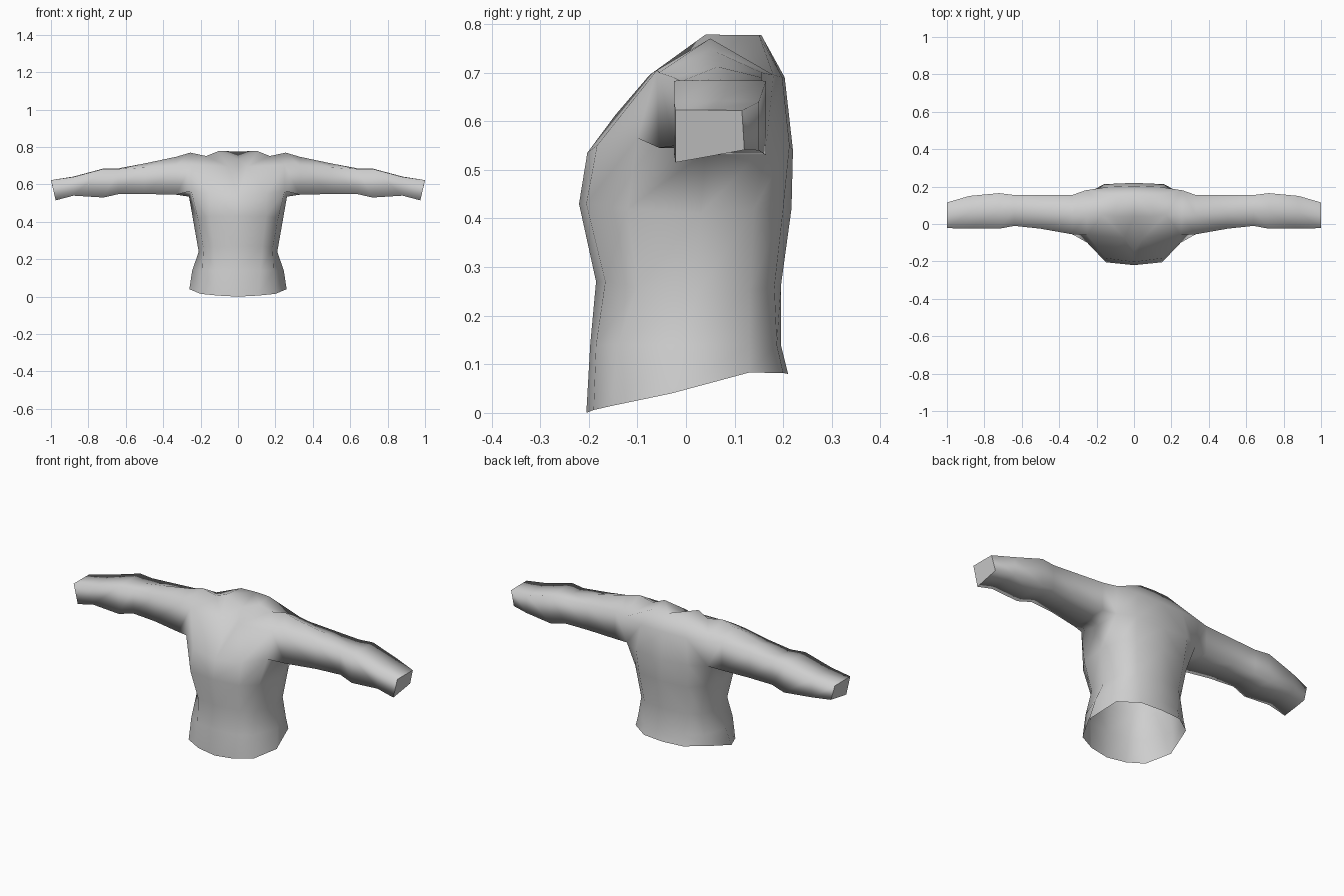
import bpy, bmesh

if "Cube" in bpy.data.objects:
    bpy.data.objects.remove(bpy.data.objects["Cube"])

bm = bmesh.new()


def add(points):
    return [bm.verts.new(p) for p in points]


def bridge(a, b, closed=False):
    n = len(a)
    for i in range(n if closed else n - 1):
        j = (i + 1) % n
        bm.faces.new((a[i], a[j], b[j], b[i]))


# Torso half rings, front centre round the side to back centre
hem = add([(0, -.205, 0), (.11, -.19, .006), (.2, -.15, .015), (.26, -.03, .04),
           (.22, .13, .083), (.12, .2, .082), (0, .21, .08)])
hip = add([(0, -.197, .14), (.12, -.185, .14), (.19, -.14, .14), (.245, 0, .14),
           (.205, .13, .14), (.12, .187, .14), (0, .195, .14)])
waist = add([(0, -.185, .27), (.13, -.166, .27), (.185, -.1, .26), (.21, .02, .24),
             (.185, .13, .25), (.13, .182, .26), (0, .195, .26)])
chest = add([(0, -.22, .43), (.15, -.205, .43), (.215, -.12, .42), (.24, .03, .41),
             (.215, .14, .42), (.15, .2, .42), (0, .217, .42)])
yoke = add([(0, -.203, .535), (.15, -.183, .55), (.25, -.1, .565), (.262, .04, .535),
            (.25, .165, .55), (.16, .213, .55), (0, .22, .54)])
rings = [hem, hip, waist, chest, yoke]
for lower, upper in zip(rings, rings[1:]):
    bridge(lower, upper)

# Shoulder, collar and V neck
front_top, top, back_top, dip = add([(.25, -.06, .705), (.255, .05, .77),
                                     (.26, .18, .695), (.17, .05, .752)])
v_tip, n1, n2, n3, n4 = add([(0, -.145, .613), (.05, -.075, .695), (.105, .04, .778),
                             (.085, .15, .777), (0, .155, .777)])
b5, b6 = add([(.14, .198, .69), (0, .203, .69)])
mid, = add([(0, .04, .735)])
y = yoke
for f in [(y[0], y[1], n1, v_tip), (y[1], y[2], front_top, n1),
          (n1, front_top, dip, n2), (front_top, top, dip), (dip, top, back_top),
          (n2, dip, back_top, n3), (y[4], y[5], b5, back_top),
          (y[5], y[6], b6, b5), (back_top, b5, n3), (b5, b6, n4, n3),
          (v_tip, n1, mid), (n1, n2, mid), (n2, n3, n4, mid)]:
    bm.faces.new(f)

# Sleeve: x, front y, back y, bottom z, top z, crown z
loop = [y[2], y[3], y[4], back_top, top, front_top]
for x, yf, yb, zb, zt, zc in [(.33, -.055, .155, .545, .7, .748),
                              (.5, -.025, .155, .549, .69, .712),
                              (.64, -.01, .155, .548, .682, .686),
                              (.72, -.025, .165, .53, .683, .685),
                              (.88, -.025, .15, .54, .64, .642)]:
    ym = (yf + yb) / 2
    ring = add([(x, yf, zb), (x, ym, zb), (x, yb, zb),
                (x, yb, zt), (x, ym, zc), (x, yf, zt)])
    bridge(loop, ring, True)
    loop = ring
cuff = add([(.975, -.022, .515), (.978, .05, .528), (.98, .12, .541),
            (1, .115, .622), (1, .045, .623), (1, -.022, .623)])
bridge(loop, cuff, True)
cap = bm.faces.new(cuff)

# Consistent outward normals, smooth body, crisp cuffs
bmesh.ops.recalc_face_normals(bm, faces=bm.faces[:])
bm.normal_update()
if cap.normal.x < 0:
    bmesh.ops.reverse_faces(bm, faces=bm.faces[:])
for f in bm.faces:
    f.smooth = True
for e in cap.edges:
    e.smooth = False

mesh = bpy.data.meshes.new("shirt")
bm.to_mesh(mesh)
bm.free()
grey = bpy.data.materials.new("light grey")
grey.diffuse_color = (.62, .62, .62, 1)
grey.use_nodes = True
grey.node_tree.nodes["Principled BSDF"].inputs["Base Color"].default_value = grey.diffuse_color
mesh.materials.append(grey)
shirt = bpy.data.objects.new("shirt", mesh)
bpy.context.collection.objects.link(shirt)

# Left half
mirror = shirt.modifiers.new("mirror", 'MIRROR')
mirror.use_clip = True
mirror.merge_threshold = .001
